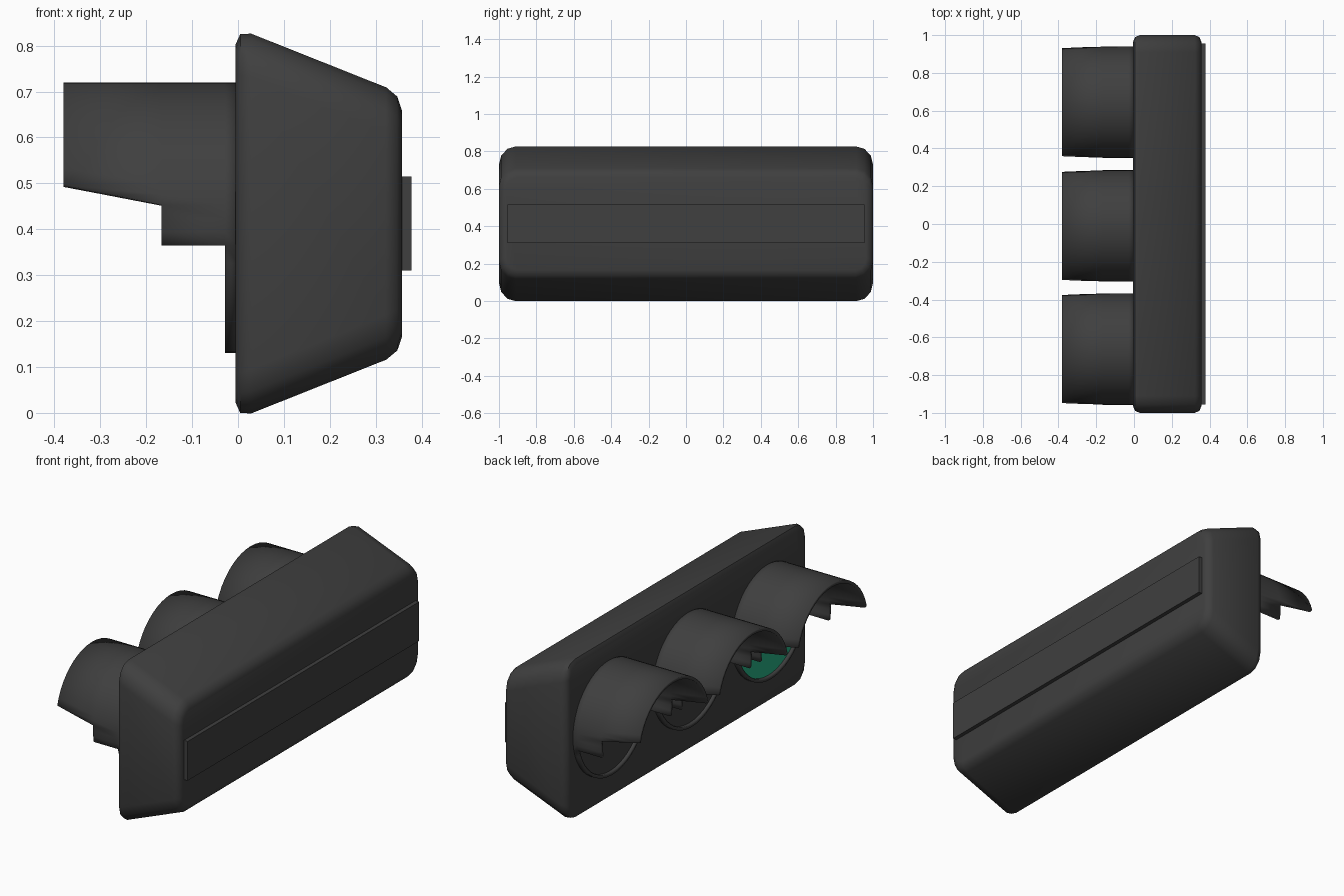
import bpy, bmesh, math

old = bpy.data.objects.get("Cube")
if old:
    bpy.data.objects.remove(old, do_unlink=True)


def material(name, rgb):
    m = bpy.data.materials.new(name)
    m.use_nodes = True
    m.diffuse_color = (*rgb, 1)
    m.node_tree.nodes["Principled BSDF"].inputs["Base Color"].default_value = (*rgb, 1)
    return m


DARK = material("dark_grey", (0.05, 0.05, 0.05))
GREEN = material("signal_green", (0.02, 0.42, 0.23))
MID_Z = 0.4125
LAMP_Z = 0.425
RADIUS = 0.295
WALL = 0.016


def finish(bm, name, mat, smooth_angle=None):
    bmesh.ops.recalc_face_normals(bm, faces=bm.faces)
    mesh = bpy.data.meshes.new(name)
    bm.to_mesh(mesh)
    bm.free()
    mesh.materials.append(mat)
    ob = bpy.data.objects.new(name, mesh)
    bpy.context.collection.objects.link(ob)
    if smooth_angle:
        bpy.ops.object.select_all(action='DESELECT')
        ob.select_set(True)
        bpy.context.view_layer.objects.active = ob
        bpy.ops.object.shade_smooth_by_angle(angle=math.radians(smooth_angle))
    return ob


# Housing: tapered box, rounded corners first, then rounded rims
bm = bmesh.new()
bmesh.ops.create_cube(bm, size=1)
for v in bm.verts:
    back = v.co.x > 0
    v.co.x = 0.357 if back else -0.005
    v.co.y *= 2
    v.co.z = MID_Z + math.copysign(0.283 if back else 0.427, v.co.z)
corners = [e for e in bm.edges if abs(e.verts[0].co.x - e.verts[1].co.x) > 0.1]
bmesh.ops.bevel(bm, geom=corners, offset=0.09, segments=3, profile=0.5, affect='EDGES')
rims = [e for e in bm.edges if abs(e.verts[0].co.x - e.verts[1].co.x) < 0.01]
bmesh.ops.bevel(bm, geom=rims, offset=0.036, segments=2, profile=0.5, affect='EDGES')
finish(bm, "housing", DARK, 50)

# Mounting strip along the rear
bm = bmesh.new()
bmesh.ops.create_cube(bm, size=1)
for v in bm.verts:
    v.co.x = 0.378 if v.co.x > 0 else 0.35
    v.co.y *= 1.91
    v.co.z = MID_Z + v.co.z * 0.205
finish(bm, "rear_strip", DARK)

# Visor outline: angles at which the hood steps out
LOW, STEP, SIDE = (math.asin(s) for s in (-0.203, 0.095, 0.244))
SHORT, MIDDLE, LONG = -0.028, -0.167, -0.38


def spread(a, b, n):
    return [a + (b - a) * i / n for i in range(n)]


def visor(name, y):
    half = (spread(-math.pi / 2, LOW, 10) + spread(LOW, STEP, 3)
            + spread(STEP, SIDE, 2) + spread(SIDE, math.pi / 2, 10) + [math.pi / 2])
    bm = bmesh.new()
    for side in (1, -1):
        columns = []
        for a in half:
            t = min(max((a - STEP) / (SIDE - STEP), 0), 1)
            tip = MIDDLE + (LONG - MIDDLE) * t
            columns.append([bm.verts.new((x, y + side * RADIUS * math.cos(a),
                                          LAMP_Z + RADIUS * math.sin(a)))
                            for x in (0.0, SHORT, MIDDLE, tip)])
        for i in range(len(half) - 1):
            mid = (half[i] + half[i + 1]) / 2
            rows = 1 if mid < LOW else 2 if mid < STEP else 3
            for r in range(rows):
                p, q = columns[i], columns[i + 1]
                bm.faces.new((p[r], q[r], q[r + 1], p[r + 1]))
    bmesh.ops.remove_doubles(bm, verts=bm.verts, dist=0.0005)
    bmesh.ops.dissolve_degenerate(bm, edges=bm.edges, dist=0.0005)
    bmesh.ops.recalc_face_normals(bm, faces=bm.faces)
    # Make sure the outside faces away from the lamp axis
    f = max(bm.faces, key=lambda f: f.calc_center_median().z)
    if f.normal.z < 0:
        bmesh.ops.reverse_faces(bm, faces=bm.faces)
    mesh = bpy.data.meshes.new(name)
    bm.to_mesh(mesh)
    bm.free()
    mesh.materials.append(DARK)
    ob = bpy.data.objects.new(name, mesh)
    bpy.context.collection.objects.link(ob)
    bpy.ops.object.select_all(action='DESELECT')
    ob.select_set(True)
    bpy.context.view_layer.objects.active = ob
    bpy.ops.object.shade_smooth_by_angle(angle=math.radians(35))
    solid = ob.modifiers.new("wall", 'SOLIDIFY')
    solid.thickness = WALL
    solid.offset = -1


# Lens: thin disc behind each visor
def lens(name, y, mat):
    bm = bmesh.new()
    bmesh.ops.create_cone(bm, cap_ends=True, segments=48, radius1=RADIUS - WALL,
                          radius2=RADIUS - WALL, depth=0.02)
    for v in bm.verts:
        x, dy, z = v.co.z, v.co.y, v.co.x
        v.co = (x - 0.003, y + dy, LAMP_Z + z)
    finish(bm, name, mat, 35)


for label, y, mat in (("left", -0.662, GREEN), ("middle", -0.01, DARK), ("right", 0.645, DARK)):
    visor(label + "_visor", y)
    lens(label + "_lens", y, mat)
